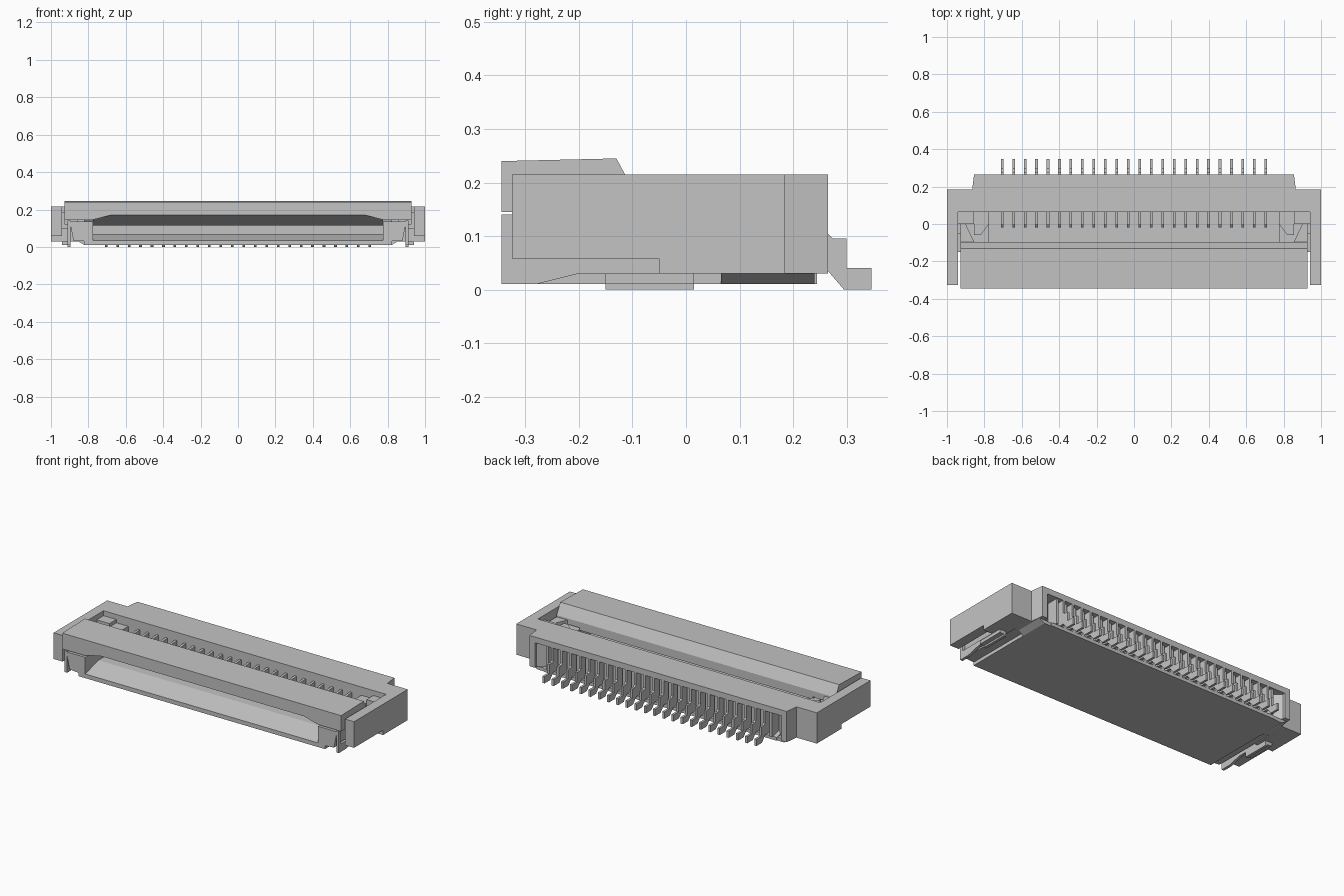
import bpy, bmesh

cube = bpy.data.objects.get("Cube")
if cube:
    bpy.data.objects.remove(cube, do_unlink=True)

# One plain colour for the whole connector
grey = bpy.data.materials.new("light grey")
grey.use_nodes = True
grey.diffuse_color = (.55, .55, .55, 1)
shader = grey.node_tree.nodes["Principled BSDF"]
shader.inputs["Base Color"].default_value = grey.diffuse_color
shader.inputs["Roughness"].default_value = .6

# Main levels and planes shared by the parts
front, back = -.345, .265
arm_front, shoulder_back = -.325, .185
opening_back = .065
base, underside, sill = .01, .03, .058
recess_top, roof, lid_top = .18, .215, .245
slot_side, cheek_side, body_side = .775, .82, .855
arm_inside, arm_outside = .94, 1
lid_side = .928


def prism(name, outline, axis, spans):
    """Extrude a 2D outline along an axis, once for each (low, high) span."""
    place = {"x": lambda a, b, d: (d, a, b),
             "y": lambda a, b, d: (a, d, b),
             "z": lambda a, b, d: (a, b, d)}[axis]
    bm = bmesh.new()
    for low, high in spans:
        first = [bm.verts.new(place(a, b, low)) for a, b in outline]
        last = [bm.verts.new(place(a, b, high)) for a, b in outline]
        bm.faces.new(first)
        bm.faces.new(last)
        for i in range(len(outline)):
            bm.faces.new((first[i - 1], first[i], last[i], last[i - 1]))
    bmesh.ops.recalc_face_normals(bm, faces=bm.faces)
    mesh = bpy.data.meshes.new(name)
    bm.to_mesh(mesh)
    bm.free()
    mesh.materials.append(grey)
    part = bpy.data.objects.new(name, mesh)
    bpy.context.collection.objects.link(part)


def rect(low_a, high_a, low_b, high_b):
    return [(low_a, low_b), (high_a, low_b), (high_a, high_b), (low_a, high_b)]


def both(low, high):
    """Spans on the left and right sides."""
    return [(low, high), (-high, -low)]


def mirrored(name, outline, axis, low, high):
    """A left part and its mirror image on the right."""
    for side, sign in (("left", 1), ("right", -1)):
        flipped = [(sign * a, b) for a, b in outline]
        prism(side + "_" + name, flipped, axis, [(low, high)])


# Floor of the cable slot, with a lead-in ramp at the front
slot_top = .07
prism("slot_floor",
      [(front, base), (.245, base), (.245, underside), (opening_back, slot_top),
       (-.22, slot_top), (front, .035)],
      "x", both(0, slot_side))

# Cheeks beside the slot, and chamfered wings behind them
cheek_top = .135
mirrored("cheek",
         [(slot_side, base), (cheek_side, base), (cheek_side, underside),
          (.88, .035), (.9, cheek_top), (slot_side, cheek_top)],
         "y", front, opening_back)
mirrored("floor_wing",
         [(slot_side, base), (cheek_side, base), (body_side, underside),
          (slot_side, underside)],
         "y", opening_back, .24)

# Rear housing: roof, recessed wall, end posts and corner pockets
prism("rear_roof", rect(-body_side, body_side, opening_back, back),
      "z", [(recess_top, roof)])
prism("rear_wall", rect(-cheek_side, cheek_side, opening_back, shoulder_back),
      "z", [(underside, recess_top)])
mirrored("end_post", rect(cheek_side, body_side, opening_back, back),
         "z", underside, recess_top)
mirrored("pocket_rib", rect(.735, .75, shoulder_back, .255),
         "z", underside, recess_top)
mirrored("pocket_wedge",
         [(.75, shoulder_back), (cheek_side, shoulder_back), (cheek_side, .25)],
         "z", underside, recess_top)

# Shoulders join the rear housing to the side arms
mirrored("shoulder",
         [(body_side, opening_back), (arm_inside, opening_back),
          (arm_inside, shoulder_back), (.865, shoulder_back), (body_side, back)],
         "z", underside, roof)

# Side arms, with a step in the lower edge
step = -.05
prism("side_arms",
      [(arm_front, sill), (step, sill), (step, underside),
       (shoulder_back, underside), (shoulder_back, roof), (arm_front, roof)],
      "x", both(arm_inside, arm_outside))
prism("arm_inner_base", rect(step, opening_back, underside, .1),
      "x", both(.88, arm_inside))

# Pivot lugs and stops inside the opening
mirrored("pivot_lug",
         [(slot_side, opening_back), (body_side, opening_back), (body_side, -.06),
          (cheek_side, -.06), (slot_side, 0)],
         "z", .12, .165)
mirrored("lug_stop", rect(body_side, arm_inside, 0, opening_back), "z", .09, .185)

# Flip-up cover: sloped underside and back, with deeper ends
lid_rear, lid_foot = -.13, -.095
lid_lip, lid_end_bottom = .17, .145
lid_upper = [(front, .24), (lid_rear, lid_top), (lid_foot, recess_top)]
prism("cover", [(front, lid_lip), *lid_upper, (lid_foot, .13), (-.18, .115)],
      "x", both(0, slot_side))
prism("cover_ends",
      [(front, lid_end_bottom), *lid_upper, (lid_foot, lid_end_bottom)],
      "x", both(slot_side, lid_side))
mirrored("cover_corner",
         [(.68, lid_lip), (slot_side, lid_end_bottom), (slot_side, lid_lip)],
         "y", front, -.2)
mirrored("cover_hinge_arm",
         [(body_side, lid_foot), (lid_side, lid_foot), (lid_side, 0), (.9, 0)],
         "z", .12, lid_lip)

# Metal hold-down plates beside the cheeks, standing on their feet
foot_front, foot_back = -.15, .015
prism("hold_downs",
      [(front, base), (-.28, base), (-.2, underside), (foot_front, underside),
       (foot_front, 0), (foot_back, 0), (foot_back, underside), (step, underside),
       (step, sill), (arm_front, sill), (arm_front, .14), (front, .14)],
      "x", both(.896, .912))
prism("hold_down_feet", rect(foot_front, foot_back, base, underside),
      "x", both(.912, arm_inside))

# Row of contacts: beam in the opening, rear stem and solder tail
count, row_end, half_width = 24, .705, .007
pitch = 2 * row_end / (count - 1)
centres = [i * pitch - row_end for i in range(count)]
pins = [(x - half_width, x + half_width) for x in centres]
tail_step, tail_end, tail_top = .3, .347, .04
prism("contact_tails",
      [(shoulder_back, recess_top), (back, recess_top), (back, .105),
       (.275, .095), (tail_step, .095), (tail_step, tail_top),
       (tail_end, tail_top), (tail_end, 0), (.295, 0), (back, .035),
       (shoulder_back, .035)],
      "x", pins)
prism("contact_beams",
      [(opening_back, .165), (0, .16), (-.02, .145), (-.02, .13),
       (opening_back, .13)],
      "x", pins)

# Ribs between the contacts at the back
gaps = [(x + 3 * half_width, x + pitch - 3 * half_width) for x in centres[:-1]]
prism("rear_ribs", rect(shoulder_back, .24, underside, recess_top), "x", gaps)
